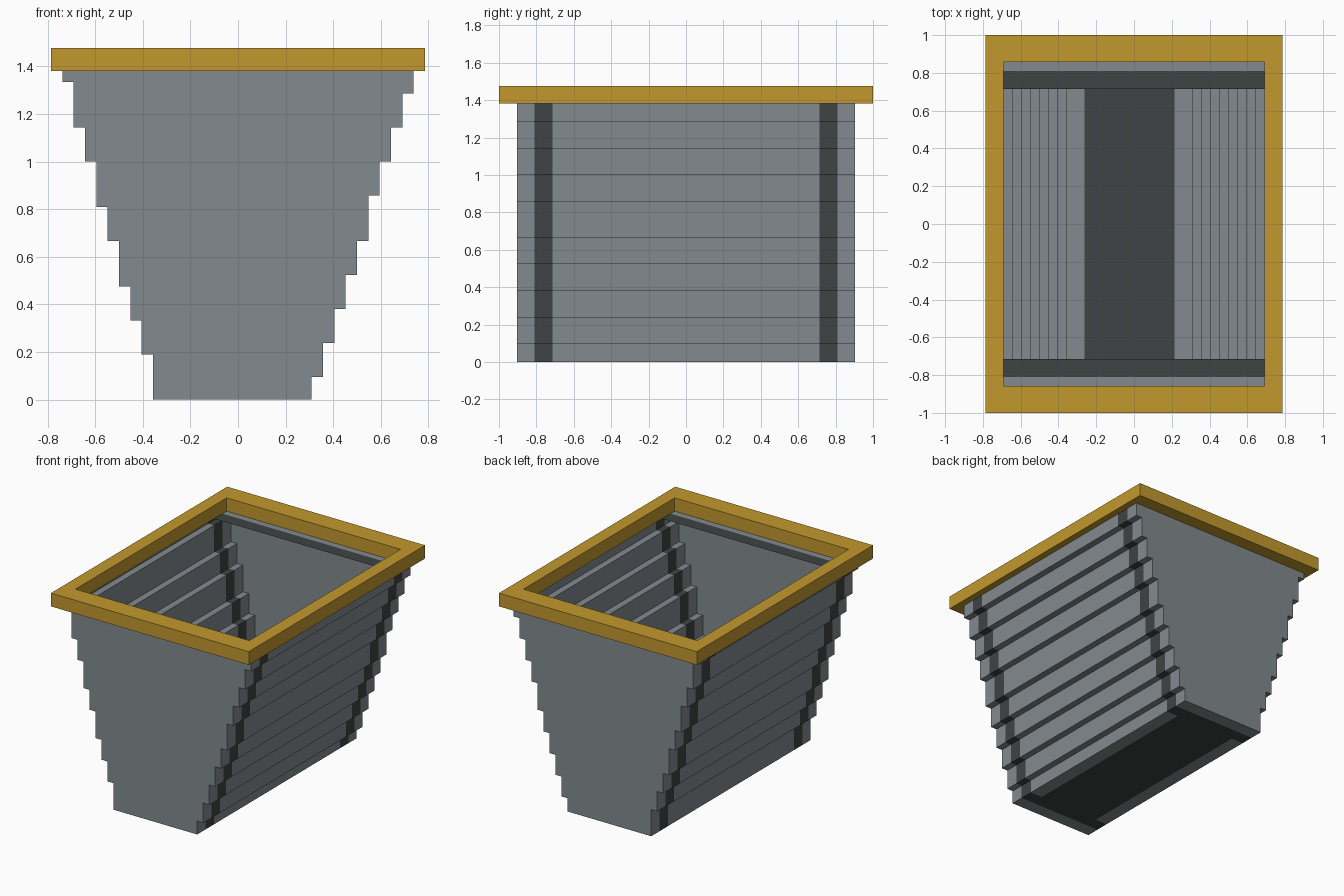
import bpy
import bmesh

U = 1 / 21  # size of one block

if "Cube" in bpy.data.objects:
    bpy.data.objects.remove(bpy.data.objects["Cube"], do_unlink=True)


def make_material(name, rgb):
    linear = [((c / 255 + 0.055) / 1.055) ** 2.4 for c in rgb] + [1]
    mat = bpy.data.materials.new(name)
    mat.use_nodes = True
    mat.diffuse_color = linear
    mat.node_tree.nodes["Principled BSDF"].inputs["Base Color"].default_value = linear
    return mat


grey = make_material("stone grey", (130, 138, 141))
dark = make_material("dark grey", (62, 67, 67))
gold = make_material("gold", (194, 153, 46))


def finish(bm, name, materials):
    bmesh.ops.remove_doubles(bm, verts=bm.verts, dist=0.001)
    bmesh.ops.scale(bm, vec=(U, U, U), verts=bm.verts)
    mesh = bpy.data.meshes.new(name)
    bm.to_mesh(mesh)
    bm.free()
    for mat in materials:
        mesh.materials.append(mat)
    obj = bpy.data.objects.new(name, mesh)
    bpy.context.collection.objects.link(obj)
    return obj


def add_face(bm, points, material=0):
    face = bm.faces.new([bm.verts.new(p) for p in points])
    face.material_index = material


def stairs(start, tops, side):
    """Profile of one stepped side, from the bottom up, one block out per step."""
    points, z = [], 0
    for i, top in enumerate(tops):
        x = side * (start + i)
        points += [(x, z), (x, top)]
        z = top
    return points


# Stepped bin: thin shell, with the floor split into borders and a middle
left = stairs(7.5, [4, 7, 10, 14, 17, 21, 24, 28, 29], -1)
right = stairs(6.5, [2, 5, 8, 11, 14, 18, 21, 24, 27, 29], 1)
floor = [(-5.5, 0), (4.5, 0)]
profile = left[::-1] + floor + right
cuts = [-19, -17, -15, 15, 17, 19]

bm = bmesh.new()
for y0, y1 in zip(cuts, cuts[1:]):
    middle = abs(y0 + y1) / 2
    band = 15 < middle < 17
    for (xa, za), (xb, zb) in zip(profile, profile[1:]):
        floor_middle = [(xa, za), (xb, zb)] == floor and middle < 15
        add_face(bm, [(xa, y0, za), (xa, y1, za), (xb, y1, zb), (xb, y0, zb)],
                 int(band or floor_middle))
# Flat end walls
add_face(bm, [(x, -19, z) for x, z in profile])
add_face(bm, [(x, 19, z) for x, z in reversed(profile)])
finish(bm, "stepped_bin", [grey, dark])

# Flat ledges under the rim at both ends
bm = bmesh.new()
for s in (-1, 1):
    for inner, outer, material in ((15, 17, 1), (17, 18, 0)):
        y0, y1 = sorted((s * inner, s * outer))
        add_face(bm, [(-15, y0, 29), (15, y0, 29), (15, y1, 29), (-15, y1, 29)], material)
finish(bm, "end_ledges", [grey, dark])

# Rim: rectangular frame
bm = bmesh.new()
outer = [(-16.5, -21), (16.5, -21), (16.5, 21), (-16.5, 21)]
inner = [(-14.5, -18), (14.5, -18), (14.5, 18), (-14.5, 18)]
for i in range(4):
    a, b, c, d = outer[i], outer[(i + 1) % 4], inner[(i + 1) % 4], inner[i]
    add_face(bm, [(*p, 31) for p in (a, b, c, d)])
    add_face(bm, [(*p, 29) for p in (d, c, b, a)])
    add_face(bm, [(*a, 29), (*b, 29), (*b, 31), (*a, 31)])
    add_face(bm, [(*c, 29), (*d, 29), (*d, 31), (*c, 31)])
finish(bm, "rim", [gold])
